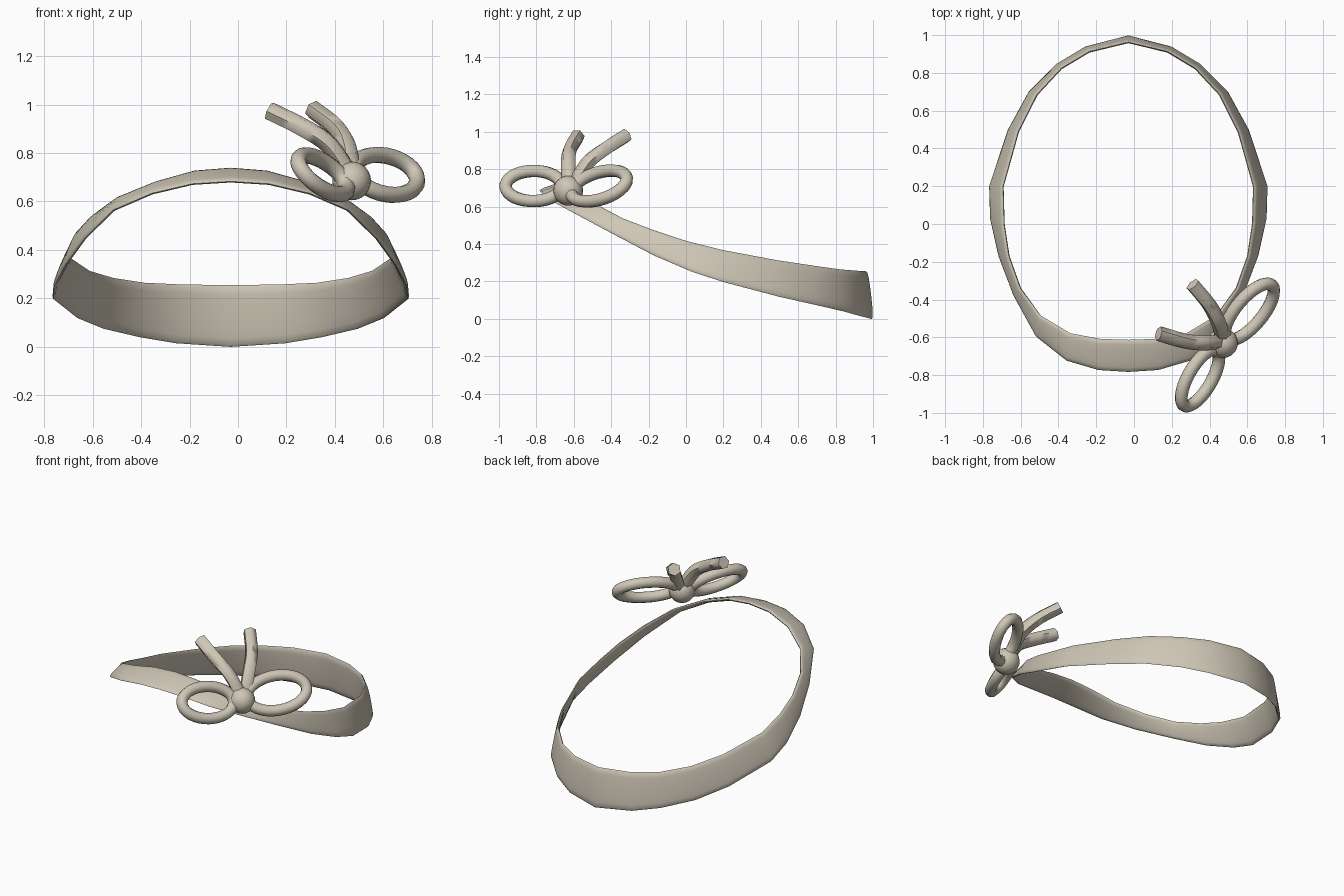
import bpy
import bmesh
from math import cos, sin, pi, copysign
from mathutils import Vector

default_cube = bpy.data.objects.get("Cube")
if default_cube:
    bpy.data.objects.remove(default_cube)

CREAM = (0.62, 0.57, 0.47, 1.0)
fabric = bpy.data.materials.new("cream_fabric")
fabric.use_nodes = True
fabric.diffuse_color = CREAM
shader = next(n for n in fabric.node_tree.nodes if n.type == "BSDF_PRINCIPLED")
shader.inputs["Base Color"].default_value = CREAM


def finish(bm, name):
    """Turn a bmesh into a smooth, coloured object."""
    bmesh.ops.recalc_face_normals(bm, faces=bm.faces)
    mesh = bpy.data.meshes.new(name)
    bm.to_mesh(mesh)
    bm.free()
    mesh.materials.append(fabric)
    obj = bpy.data.objects.new(name, mesh)
    bpy.context.collection.objects.link(obj)
    bpy.ops.object.select_all(action="DESELECT")
    obj.select_set(True)
    bpy.context.view_layer.objects.active = obj
    bpy.ops.object.shade_smooth_by_angle(angle=pi / 3)
    return obj


def skin(name, rings, closed):
    """Join successive rings of points into one surface."""
    bm = bmesh.new()
    loops = [[bm.verts.new(point) for point in ring] for ring in rings]
    sides = len(loops[0])
    pairs = list(zip(loops, loops[1:]))
    if closed:
        pairs.append((loops[-1], loops[0]))
    else:
        bm.faces.new(loops[0])
        bm.faces.new(loops[-1])
    for a, b in pairs:
        for i in range(sides):
            j = (i + 1) % sides
            bm.faces.new((a[i], a[j], b[j], b[i]))
    return finish(bm, name)


def tangent_at(path, i, closed):
    last = len(path) - 1
    before = path[i - 1] if i > 0 or closed else path[0]
    after = path[(i + 1) % len(path)] if i < last or closed else path[last]
    return (after - before).normalized()


def tube(name, path, radius, sides, reference, closed=False):
    """Round cord along a path, kept level with a reference direction."""
    rings = []
    for i, centre in enumerate(path):
        along = tangent_at(path, i, closed)
        side = along.cross(reference).normalized()
        up = side.cross(along)
        angles = [2 * pi * (k + 0.5) / sides for k in range(sides)]
        rings.append([centre + radius * (cos(a) * side + sin(a) * up) for a in angles])
    return skin(name, rings, closed)


def smooth_path(points, steps=4):
    """Catmull-Rom curve through a few points."""
    pts = [Vector(p) for p in points]
    pts = [2 * pts[0] - pts[1]] + pts + [2 * pts[-1] - pts[-2]]
    path = []
    for a, b, c, d in zip(pts, pts[1:], pts[2:], pts[3:]):
        for s in range(steps):
            t = s / steps
            path.append(0.5 * (2 * b + (c - a) * t + (2 * a - 5 * b + 4 * c - d) * t ** 2
                               + (3 * b - a - 3 * c + d) * t ** 3))
    return path + [pts[-2]]


# Band: lower and upper rim of one half, from the back round to the front
MIDDLE = -0.03
half_band = [
    ((0, 1, 0), (0, .97, .255)),
    ((.23, .94, .015), (.21, .92, .258)),
    ((.38, .85, .04), (.36, .83, .265)),
    ((.53, .7, .075), (.49, .69, .285)),
    ((.64, .5, .12), (.59, .49, .315)),
    ((.74, .2, .2), (.67, .2, .37)),
    ((.735, .03, .255), (.665, .0, .42)),
    ((.69, -.17, .34), (.64, -.17, .475)),
    ((.61, -.38, .45), (.58, -.34, .54)),
    ((.49, -.6, .57), (.47, -.485, .62)),
    ((.33, -.725, .64), (.31, -.58, .685)),
    ((.16, -.775, .68), (.15, -.61, .73)),
    ((0, -.785, .69), (0, -.615, .742)),
]


def placed(point, side):
    return Vector((MIDDLE + side * point[0], point[1], point[2]))


stations = [[placed(p, 1) for p in pair] for pair in half_band]
stations += [[placed(p, -1) for p in pair] for pair in reversed(half_band[1:-1])]
centres = [(low + high) / 2 for low, high in stations]

# Flat strip section with softened rims, its outer face on the rim lines
THICKNESS = 0.024
SECTION_SIDES = 16
band_rings = []
for i, (low, high) in enumerate(stations):
    width = (high - low) / 2
    outward = width.cross(tangent_at(centres, i, True)).normalized()
    if outward.dot(centres[i] - Vector((MIDDLE, 0.1, 0.3))) < 0:
        outward.negate()
    ring = []
    for k in range(SECTION_SIDES):
        a = 2 * pi * k / SECTION_SIDES
        bulge = copysign(abs(sin(a)) ** 0.6, sin(a)) - 0.6
        ring.append(centres[i] + width * cos(a) + outward * bulge * THICKNESS / 2)
    band_rings.append(ring)
skin("head_band", band_rings, True)

# Bow knot
bm = bmesh.new()
bmesh.ops.create_uvsphere(bm, u_segments=20, v_segments=12, radius=0.08)
bmesh.ops.translate(bm, verts=bm.verts, vec=(0.47, -0.63, 0.685))
finish(bm, "bow_knot")

# Bow loops: centre, long half axis, short half axis
bow_loops = {
    "bow_loop_left": ((.61, -.465, .71), (.12, .14, .01), (-.05, .05, .082)),
    "bow_loop_right": ((.35, -.815, .71), (-.08, -.148, .01), (-.06, .02, .08)),
}
for name, axes in bow_loops.items():
    centre, long_axis, short_axis = map(Vector, axes)
    turns = [2 * pi * k / 32 for k in range(32)]
    path = [centre + long_axis * cos(t) + short_axis * sin(t) for t in turns]
    tube(name, path, 0.034, 10, long_axis.cross(short_axis), closed=True)

# Bow tails rising from the knot
bow_tails = {
    "bow_tail_right": [(.47, -.62, .69), (.38, -.63, .83), (.27, -.62, .905), (.13, -.58, .975)],
    "bow_tail_left": [(.47, -.61, .69), (.45, -.53, .83), (.4, -.43, .91), (.31, -.32, .98)],
}
for name, points in bow_tails.items():
    tube(name, smooth_path(points), 0.04, 6, Vector((1, -1, 0.6)))
